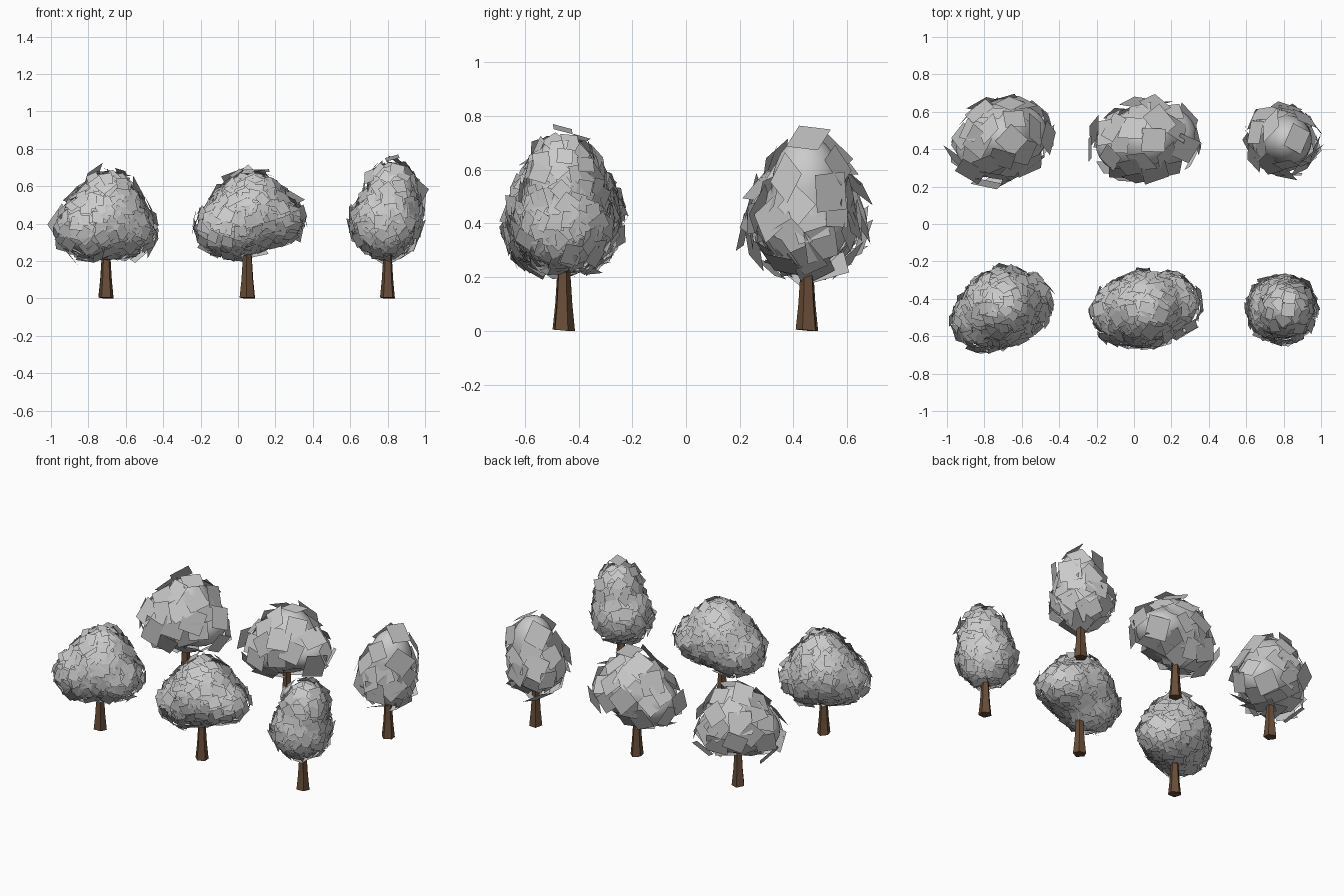
import bpy, bmesh, math, random
from mathutils import Vector, Matrix

if "Cube" in bpy.data.objects:
    bpy.data.objects.remove(bpy.data.objects["Cube"])

random.seed(7)
CENTRE = Vector((0, 0, 0.42))

# Crown lobes: (centre, radii), relative to the foot of the trunk
CROWNS = {
    "broad": (-0.705, [((-0.08, -0.05, 0.38), (0.165, 0.15, 0.14)),
                       ((0.08, 0.03, 0.37), (0.165, 0.155, 0.13)),
                       ((0.00, 0.01, 0.43), (0.195, 0.185, 0.185)),
                       ((0.01, 0.01, 0.50), (0.135, 0.135, 0.165))]),
    "spreading": (0.05, [((-0.09, -0.02, 0.38), (0.165, 0.155, 0.14)),
                         ((0.12, 0.02, 0.42), (0.165, 0.155, 0.115)),
                         ((0.01, 0.00, 0.45), (0.195, 0.18, 0.17)),
                         ((0.02, 0.00, 0.50), (0.15, 0.14, 0.165))]),
    "tall": (0.80, [((-0.01, 0.00, 0.41), (0.16, 0.158, 0.17)),
                    ((0.02, 0.00, 0.54), (0.13, 0.13, 0.185))]),
}

bark = bpy.data.materials.new("bark")
bark.diffuse_color = (0.14, 0.075, 0.04, 1)
bark.use_nodes = True
bark.node_tree.nodes["Principled BSDF"].inputs["Base Color"].default_value = bark.diffuse_color


def crown_point(d, lobes):
    """Blended outer surface of the lobes in direction d from the crown centre."""
    total = 0
    for c, r in lobes:
        o = [(CENTRE[i] - c[i]) / r[i] for i in range(3)]
        v = [d[i] / r[i] for i in range(3)]
        a = sum(x * x for x in v)
        b = sum(x * y for x, y in zip(o, v))
        k = sum(x * x for x in o) - 1
        total += ((-b + math.sqrt(max(b * b - a * k, 0))) / a) ** 14
    return CENTRE + d * total ** (1 / 14)


def crown_normal(d, lobes):
    u = d.orthogonal().normalized()
    w = d.cross(u)
    e = 0.08
    p = [crown_point((d + s).normalized(), lobes) for s in (u * e, -u * e, w * e, -w * e)]
    n = (p[0] - p[1]).cross(p[2] - p[3]).normalized()
    return n if n.dot(d) > 0 else -n


def finish(bm, name, loc, smooth=False, mat=None, normals=None):
    me = bpy.data.meshes.new(name)
    bm.to_mesh(me)
    bm.free()
    for p in me.polygons:
        p.use_smooth = smooth
    if normals:
        me.normals_split_custom_set_from_vertices(normals)
    if mat:
        me.materials.append(mat)
    ob = bpy.data.objects.new(name, me)
    ob.location = loc
    bpy.context.collection.objects.link(ob)


def trunk(name, loc, sides=5):
    bm = bmesh.new()
    rings = []
    turn = random.uniform(0, 1)
    for z, r in ((0.005, 0.042), (0.10, 0.032), (0.21, 0.025), (0.36, 0.018)):
        rings.append([bm.verts.new((r * math.cos(turn + i * math.tau / sides),
                                    r * math.sin(turn + i * math.tau / sides), z))
                      for i in range(sides)])
    for v in rings[0][:2]:
        v.co.z = 0
    for a, b in zip(rings, rings[1:]):
        for i in range(sides):
            j = (i + 1) % sides
            bm.faces.new((a[i], a[j], b[j], b[i]))
    bm.faces.new(rings[0][::-1])
    bm.faces.new(rings[-1])
    finish(bm, name, loc, mat=bark)


def crown(name, loc, lobes):
    bm = bmesh.new()
    bmesh.ops.create_icosphere(bm, subdivisions=4, radius=1)
    for v in bm.verts:
        v.co = crown_point(v.co.normalized(), lobes)
    finish(bm, name, loc, smooth=True)


def leaves(name, loc, lobes, count, size, lift, tilt):
    bm = bmesh.new()
    normals = []
    for i in range(count):
        # Evenly spread directions over the crown
        z = 1 - 2 * (i + 0.5) / count
        a = i * math.pi * (3 - math.sqrt(5)) + random.uniform(-0.15, 0.15)
        s = math.sqrt(1 - z * z)
        d = Vector((s * math.cos(a), s * math.sin(a), z))
        n = crown_normal(d, lobes)
        pos = crown_point(d, lobes) + n * random.uniform(*lift)
        h = size * random.uniform(0.85, 1.15) / 2
        m = (Matrix.Translation(pos) @ n.to_track_quat('Z', 'Y').to_matrix().to_4x4()
             @ Matrix.Rotation(random.uniform(0, math.tau), 4, 'Z')
             @ Matrix.Rotation(random.uniform(-tilt, tilt), 4, 'X')
             @ Matrix.Rotation(random.uniform(-tilt, tilt), 4, 'Y'))
        bm.faces.new([bm.verts.new(m @ Vector((x * h, y * h, 0)))
                      for x, y in ((-1, -1), (1, -1), (1, 1), (-1, 1))])
        normals += [n] * 4
    # Cards take the crown's normals so the foliage shades as one soft mass
    finish(bm, name, loc, smooth=True, normals=normals)


# Front row has dense small leaf cards, back row has sparse large ones
ROWS = (("dense", -0.455, 400, 0.068, (0.0, 0.03), 0.32),
        ("sparse", 0.45, 48, 0.128, (0.0, 0.035), 0.28))
for row, y, count, size, lift, tilt in ROWS:
    for kind, (x, lobes) in CROWNS.items():
        loc = (x, y, 0)
        n = int(count * (0.8 if kind == "tall" else 1))
        trunk(f"{row}_{kind}_trunk", loc)
        crown(f"{row}_{kind}_crown", loc, lobes)
        leaves(f"{row}_{kind}_leaves", loc, lobes, n, size, lift, tilt)
